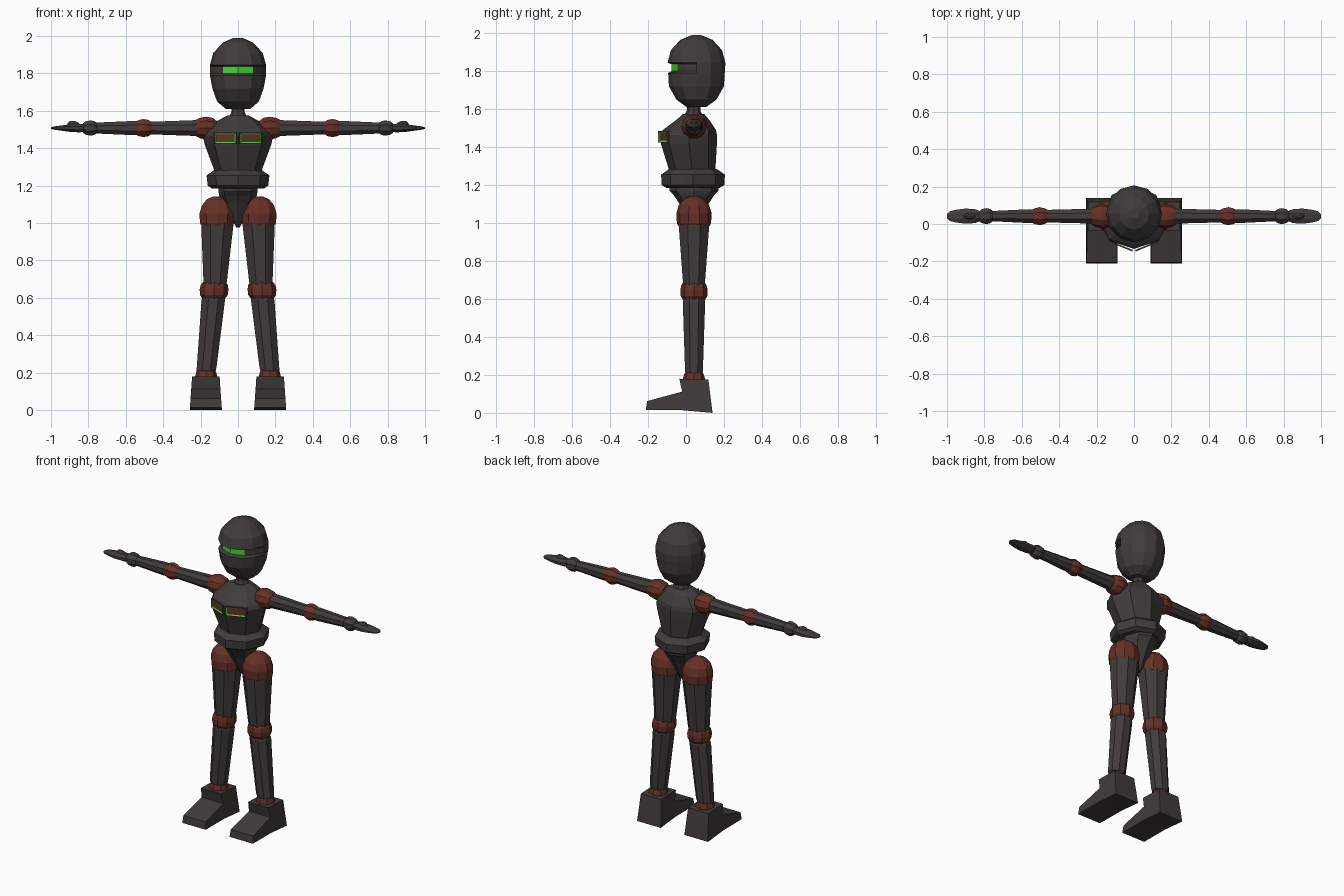
import bpy, bmesh, math
from mathutils import Vector

cube = bpy.data.objects.get("Cube")
if cube:
    bpy.data.objects.remove(cube, do_unlink=True)


def material(name, r, g, b):
    m = bpy.data.materials.new(name)
    m.use_nodes = True
    m.diffuse_color = (r, g, b, 1)
    bsdf = m.node_tree.nodes["Principled BSDF"]
    bsdf.inputs["Base Color"].default_value = (r, g, b, 1)
    bsdf.inputs["Roughness"].default_value = 0.7
    return m


GREY = material("dark grey", 0.052, 0.045, 0.044)
RUST = material("rust red", 0.135, 0.03, 0.02)
GREEN = material("bright green", 0.06, 0.65, 0.03)
Y = 0.042  # depth of the limb centre line


def finish(name, bm, *mats):
    bmesh.ops.recalc_face_normals(bm, faces=bm.faces)
    mesh = bpy.data.meshes.new(name)
    bm.to_mesh(mesh)
    bm.free()
    for m in mats:
        mesh.materials.append(m)
    obj = bpy.data.objects.new(name, mesh)
    bpy.context.collection.objects.link(obj)
    return obj


def loft_mesh(rings, n, turn=0.0, along_x=False):
    """Skin rings of (centre, radius a, radius b), closed at both ends."""
    bm = bmesh.new()
    loops = []
    for centre, a, b in rings:
        loop = []
        for i in range(n):
            t = math.tau * (i + turn) / n
            u, v = a * math.sin(t), -b * math.cos(t)
            offset = Vector((0, u, v)) if along_x else Vector((u, v, 0))
            loop.append(bm.verts.new(Vector(centre) + offset))
        loops.append(loop)
    for p, q in zip(loops, loops[1:]):
        for i in range(n):
            j = (i + 1) % n
            bm.faces.new((p[i], p[j], q[j], q[i]))
    bm.faces.new(loops[0])
    bm.faces.new(loops[-1])
    return bm, loops


def upright(name, mat, rings, n=8, turn=0.0):
    """Rings are (x, y, z, half width, half depth)."""
    bm, _ = loft_mesh([((x, y, z), a, b) for x, y, z, a, b in rings], n, turn)
    return finish(name, bm, mat)


def sideways(name, mat, side, rings, n=8, turn=0.5, z=1.508):
    """Rings are (x, half depth, half height) along an arm."""
    bm, _ = loft_mesh([((side * x, Y, z), a, b) for x, a, b in rings], n, turn, True)
    return finish(name, bm, mat)


# Head with a recessed slit; the faces at the back of the slit are the visor
profile = [(1.61, 0.065, 0.05), (1.65, 0.112, 0.105), (1.72, 0.137, 0.145),
           (1.79, 0.15, 0.149), (1.80, 0.15, 0.151), (1.837, 0.15, 0.152),
           (1.845, 0.15, 0.152), (1.91, 0.132, 0.135), (1.965, 0.08, 0.085),
           (1.99, 0.025, 0.025)]
bm, loops = loft_mesh([((0, 0.055, z), a, b) for z, a, b in profile], 12)
for loop in loops[4:6]:
    loop[0].co.y = -0.076
    for i, s in ((1, 1), (11, -1)):
        loop[i].co.x, loop[i].co.y = s * 0.08, -0.046
    for i in (2, 10):
        loop[i].co.y = 0.0
        loop[i].co.x *= 0.92
for f in bm.faces:
    c = f.calc_center_median()
    if abs(c.x) < 0.06 and c.y < -0.04 and 1.80 < c.z < 1.837:
        f.material_index = 1
finish("head", bm, GREY, GREEN)

# Neck and trunk
upright("neck", GREY, [(0, 0.04, 1.53, 0.075, 0.07), (0, 0.04, 1.575, 0.045, 0.045),
                       (0, 0.04, 1.59, 0.036, 0.036), (0, 0.04, 1.64, 0.036, 0.036)])
upright("torso", GREY, [(0, 0.03, 1.25, 0.12, 0.12), (0, 0.032, 1.285, 0.128, 0.123),
                        (0, 0.015, 1.42, 0.178, 0.148), (0, 0.015, 1.465, 0.188, 0.148),
                        (0, 0.018, 1.49, 0.178, 0.14), (0, 0.036, 1.545, 0.115, 0.085),
                        (0, 0.04, 1.575, 0.055, 0.055)])
upright("waist_belt", GREY, [(0, 0.037, 1.185, 0.14, 0.14), (0, 0.037, 1.2, 0.162, 0.165),
                             (0, 0.037, 1.255, 0.168, 0.168),
                             (0, 0.037, 1.285, 0.125, 0.125)])
upright("pelvis", GREY, [(0, Y, 0.975, 0.008, 0.015), (0, Y, 1.1, 0.075, 0.075),
                         (0, Y, 1.145, 0.1, 0.105), (0, Y, 1.17, 0.105, 0.13),
                         (0, Y, 1.195, 0.105, 0.13)])

# Chest panels: green rims around rust centres, bent at the breastbone
for side, label in ((1, "left"), (-1, "right")):
    bm = bmesh.new()
    corners = [(0.006, -0.139, 1.424), (0.125, -0.091, 1.424),
               (0.125, -0.091, 1.484), (0.006, -0.139, 1.484)]
    face = bm.faces.new([bm.verts.new((side * x, y, z)) for x, y, z in corners])
    front = bmesh.ops.extrude_face_region(bm, geom=[face])["geom"]
    moved = [v for v in front if isinstance(v, bmesh.types.BMVert)]
    bmesh.ops.translate(bm, verts=moved, vec=(side * 0.003, -0.008, 0))
    bmesh.ops.recalc_face_normals(bm, faces=bm.faces)
    plate = [f for f in front if isinstance(f, bmesh.types.BMFace)]
    bmesh.ops.inset_region(bm, faces=plate, thickness=0.006)
    rim = bmesh.ops.inset_region(bm, faces=plate, thickness=0.008)["faces"]
    for f in rim:
        f.material_index = 1
    plate[0].material_index = 2
    bmesh.ops.translate(bm, verts=plate[0].verts, vec=(0, 0.004, 0))
    finish(label + "_chest_panel", bm, GREY, GREEN, RUST)

# Arms and legs
for side, label in ((1, "left_"), (-1, "right_")):
    sideways(label + "shoulder", RUST, side,
             [(0.115, 0.04, 0.04), (0.135, 0.057, 0.057), (0.17, 0.067, 0.064),
              (0.205, 0.058, 0.057), (0.225, 0.046, 0.046)], 10)
    sideways(label + "upper_arm", GREY, side,
             [(0.2, 0.04, 0.046), (0.22, 0.043, 0.046), (0.475, 0.036, 0.036)])
    sideways(label + "elbow", RUST, side,
             [(0.462, 0.036, 0.036), (0.48, 0.046, 0.047), (0.505, 0.052, 0.052),
              (0.53, 0.046, 0.047), (0.548, 0.036, 0.036)])
    sideways(label + "forearm", GREY, side,
             [(0.535, 0.038, 0.04), (0.56, 0.04, 0.041), (0.77, 0.029, 0.031)])
    sideways(label + "wrist", GREY, side,
             [(0.755, 0.03, 0.03), (0.77, 0.042, 0.041), (0.79, 0.046, 0.044),
              (0.815, 0.04, 0.038), (0.83, 0.026, 0.026)])
    sideways(label + "hand", GREY, side,
             [(0.815, 0.026, 0.022), (0.85, 0.04, 0.025), (0.9, 0.044, 0.022),
              (0.95, 0.037, 0.014), (0.985, 0.028, 0.009), (1.0, 0.012, 0.004)])
    upright(label + "knuckle_guard", GREY,
            [(side * 0.875, Y, 1.515, 0.04, 0.022), (side * 0.88, Y, 1.535, 0.03, 0.016),
             (side * 0.885, Y, 1.545, 0.014, 0.008)])

    upright(label + "hip", RUST,
            [(side * 0.11, Y, 0.985, 0.088, 0.083), (side * 0.112, Y, 1.0, 0.096, 0.09),
             (side * 0.113, Y, 1.05, 0.098, 0.093), (side * 0.113, Y, 1.095, 0.084, 0.08),
             (side * 0.113, Y, 1.127, 0.056, 0.053), (side * 0.113, Y, 1.142, 0.022, 0.02)], 10)
    upright(label + "thigh", GREY,
            [(side * 0.125, Y, 0.66, 0.066, 0.06), (side * 0.122, Y, 0.69, 0.068, 0.063),
             (side * 0.11, Y, 1.0, 0.094, 0.088)], turn=0.5)
    upright(label + "knee", RUST,
            [(side * 0.13, Y, 0.595, 0.06, 0.058), (side * 0.129, Y, 0.615, 0.074, 0.07),
             (side * 0.128, Y, 0.645, 0.077, 0.072), (side * 0.127, Y, 0.67, 0.072, 0.067),
             (side * 0.125, Y, 0.685, 0.06, 0.058)])
    upright(label + "shin", GREY,
            [(side * 0.17, Y, 0.21, 0.055, 0.049), (side * 0.168, Y, 0.225, 0.057, 0.051),
             (side * 0.132, Y, 0.59, 0.068, 0.064), (side * 0.13, Y, 0.61, 0.06, 0.058)],
            turn=0.5)
    upright(label + "ankle", RUST,
            [(side * 0.17, Y, 0.15, 0.055, 0.055), (side * 0.17, Y, 0.18, 0.059, 0.058),
             (side * 0.17, Y, 0.205, 0.053, 0.051), (side * 0.17, Y, 0.22, 0.04, 0.04)])

    # Foot: a side profile widened toward the sole
    bm = bmesh.new()
    outline = [(0.14, 0.0), (0.118, 0.175), (-0.035, 0.18), (-0.02, 0.112),
               (-0.205, 0.062), (-0.212, 0.015), (-0.02, 0.014)]
    ends = []
    for edge in (-1, 1):
        ends.append([bm.verts.new((side * 0.172 + edge * (0.086 - 0.07 * z), y, z))
                     for y, z in outline])
        bm.faces.new(ends[-1])
    for i in range(len(outline)):
        bm.faces.new((ends[0][i - 1], ends[0][i], ends[1][i], ends[1][i - 1]))
    finish(label + "foot", bm, GREY)
